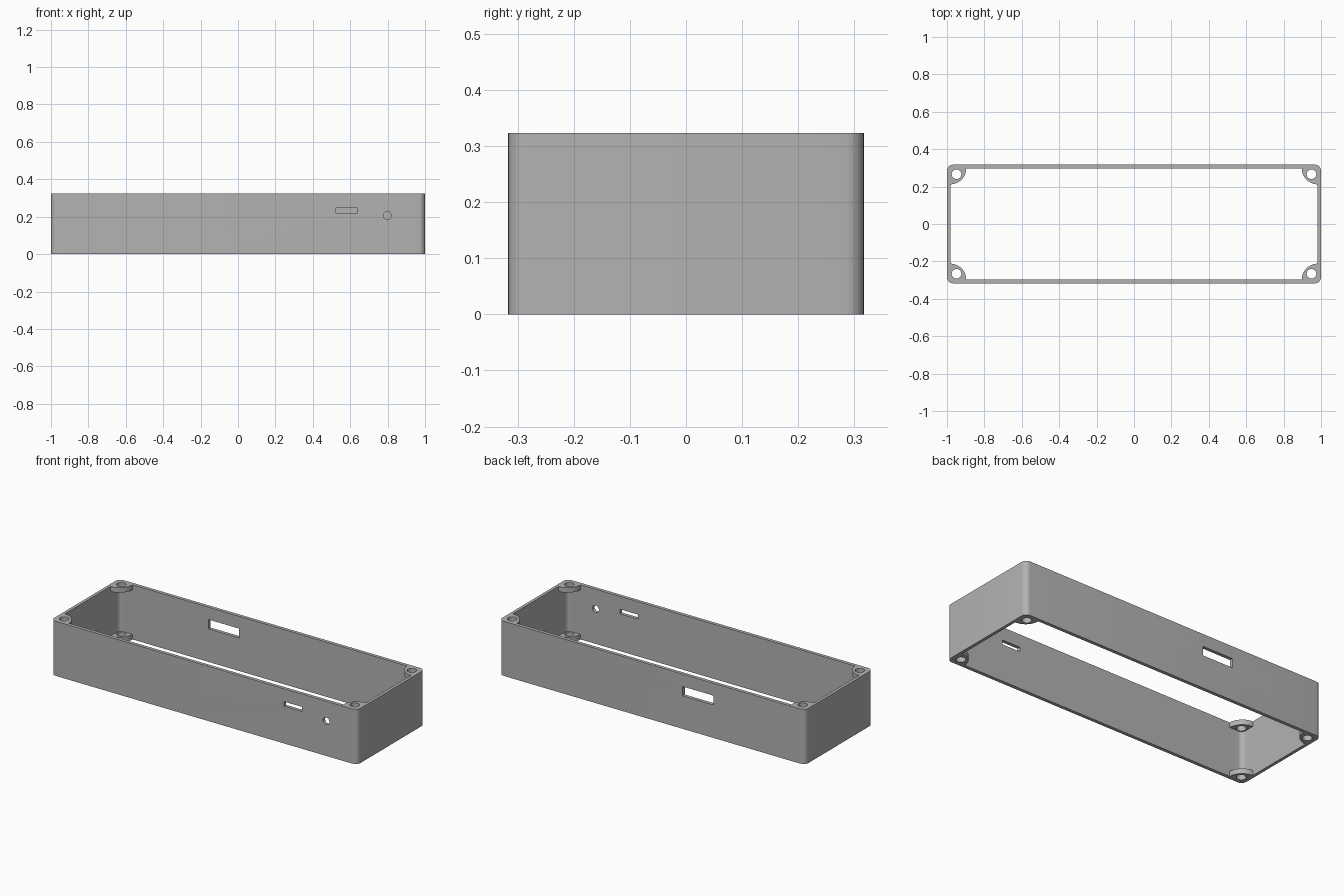
import bpy
import bmesh
from math import cos, sin, pi, radians

cube = bpy.data.objects.get("Cube")
if cube:
    bpy.data.objects.remove(cube, do_unlink=True)

# Overall sizes
HALF_X, HALF_Y, HEIGHT = 1.0, 0.317, 0.323
WALL_X, WALL_Y = 0.018, 0.02
BOSS_THICK, BOSS_RADIUS = 0.03, 0.085
SCREW_X, SCREW_Y, SCREW_RADIUS = 0.949, 0.266, 0.026
CORNERS = [(sx, sy) for sx in (-1, 1) for sy in (-1, 1)]

grey = bpy.data.materials.new("plain grey")
grey.use_nodes = True
colour = (0.45, 0.45, 0.45, 1)
grey.diffuse_color = colour
grey.node_tree.nodes["Principled BSDF"].inputs["Base Color"].default_value = colour


def prism(name, outline, low, high, axis="z"):
    """Extrude a closed 2D outline along z, or along y when axis is 'y'."""
    bm = bmesh.new()
    place = (lambda a, b: (a, b, low)) if axis == "z" else (lambda a, b: (a, low, b))
    face = bm.faces.new([bm.verts.new(place(a, b)) for a, b in outline])
    moved = bmesh.ops.extrude_face_region(bm, geom=[face])["geom"]
    step = (0, 0, high - low) if axis == "z" else (0, high - low, 0)
    bmesh.ops.translate(bm, vec=step,
                        verts=[v for v in moved if isinstance(v, bmesh.types.BMVert)])
    bmesh.ops.recalc_face_normals(bm, faces=bm.faces[:])
    mesh = bpy.data.meshes.new(name)
    bm.to_mesh(mesh)
    bm.free()
    mesh.materials.append(grey)
    obj = bpy.data.objects.new(name, mesh)
    bpy.context.collection.objects.link(obj)
    return obj


def circle(x, y, radius, sides):
    return [(x + radius * cos(2 * pi * i / sides), y + radius * sin(2 * pi * i / sides))
            for i in range(sides)]


def rectangle(x0, x1, y0, y1):
    return [(x0, y0), (x1, y0), (x1, y1), (x0, y1)]


def rounded_rectangle(half_x, half_y, radius, steps=8):
    points = []
    for quarter, (sx, sy) in enumerate([(1, 1), (-1, 1), (-1, -1), (1, -1)]):
        for i in range(steps + 1):
            angle = (quarter + i / steps) * pi / 2
            points.append((sx * (half_x - radius) + radius * cos(angle),
                           sy * (half_y - radius) + radius * sin(angle)))
    return points


def cut(target, cutter):
    """Subtract the cutter and throw it away."""
    mod = target.modifiers.new("cut", "BOOLEAN")
    mod.operation = "DIFFERENCE"
    mod.solver = "EXACT"
    mod.object = cutter
    bpy.context.view_layer.objects.active = target
    bpy.ops.object.modifier_apply(modifier=mod.name)
    bpy.data.objects.remove(cutter, do_unlink=True)


# Frame wall
frame = prism("enclosure_frame", rounded_rectangle(HALF_X, HALF_Y, 0.032), 0, HEIGHT)

# Cavity, leaving screw bosses in the corners at the top and bottom rims
inner_x, inner_y = HALF_X - WALL_X, HALF_Y - WALL_Y
cavity = prism("cavity_cutter", rounded_rectangle(inner_x, inner_y, 0.025), -0.1, HEIGHT + 0.1)
for sx, sy in CORNERS:
    for low, high in ((-0.2, BOSS_THICK), (HEIGHT - BOSS_THICK, HEIGHT + 0.2)):
        outline = circle(sx * inner_x, sy * inner_y, BOSS_RADIUS, 64)
        cut(cavity, prism("boss_core", outline, low, high))
cut(frame, cavity)

# Screw holes through the bosses
for sx, sy in CORNERS:
    outline = circle(sx * SCREW_X, sy * SCREW_Y, SCREW_RADIUS, 24)
    cut(frame, prism("screw_hole", outline, -0.1, HEIGHT + 0.1))

# Front openings: narrow slot and round hole
cut(frame, prism("front_slot", rectangle(0.523, 0.64, 0.22, 0.247), -0.4, -0.2, "y"))
cut(frame, prism("front_round_hole", circle(0.798, 0.206, 0.021, 32), -0.4, -0.2, "y"))

# Back opening: wider slot
cut(frame, prism("back_slot", rectangle(-0.4, -0.2, 0.195, 0.25), 0.2, 0.4, "y"))

# Smooth rounded corners, crisp edges
bpy.ops.object.select_all(action="DESELECT")
frame.select_set(True)
bpy.context.view_layer.objects.active = frame
bpy.ops.object.shade_smooth_by_angle(angle=radians(30))
